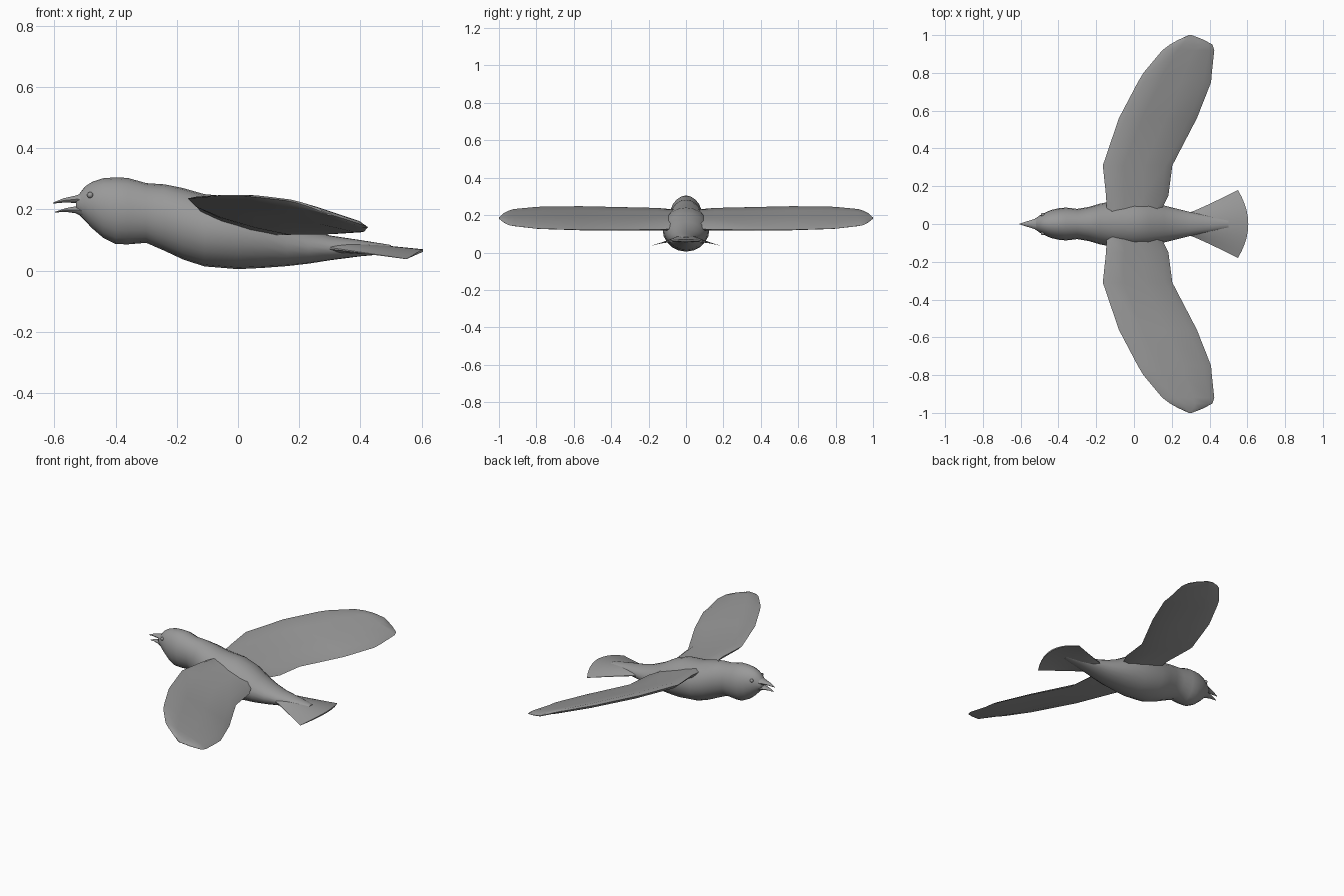
import bpy, bmesh, math
from mathutils import Vector

if "Cube" in bpy.data.objects:
    bpy.data.objects.remove(bpy.data.objects["Cube"])

grey = bpy.data.materials.new("plumage grey")
grey.diffuse_color = (0.32, 0.32, 0.32, 1)
grey.use_nodes = True
grey.node_tree.nodes["Principled BSDF"].inputs["Base Color"].default_value = grey.diffuse_color


def finish(name, bm, angle=50):
    bmesh.ops.recalc_face_normals(bm, faces=bm.faces)
    me = bpy.data.meshes.new(name)
    bm.to_mesh(me)
    bm.free()
    ob = bpy.data.objects.new(name, me)
    bpy.context.collection.objects.link(ob)
    me.materials.append(grey)
    bpy.ops.object.select_all(action='DESELECT')
    ob.select_set(True)
    bpy.context.view_layer.objects.active = ob
    bpy.ops.object.shade_smooth_by_angle(angle=math.radians(angle))
    return ob


def loft(name, rings, angle=50):
    """Skin a closed surface over rings of equal point count."""
    bm = bmesh.new()
    rows = [[bm.verts.new(p) for p in ring] for ring in rings]
    n = len(rows[0])
    for a, b in zip(rows, rows[1:]):
        for i in range(n):
            j = (i + 1) % n
            bm.faces.new((a[i], a[j], b[j], b[i]))
    bm.faces.new(rows[0])
    bm.faces.new(rows[-1])
    return finish(name, bm, angle)


def ellipse(x, top, bottom, half, n=20):
    mid, r = (top + bottom) / 2, (top - bottom) / 2
    return [(x, half * math.cos(2 * math.pi * i / n),
             mid + r * math.sin(2 * math.pi * i / n)) for i in range(n)]


# body and head: x, top z, bottom z, half width
body = [(-.53, .238, .195, .022), (-.52, .249, .184, .031), (-.50, .275, .163, .045),
        (-.475, .291, .137, .058), (-.44, .302, .107, .074), (-.40, .305, .087, .083),
        (-.36, .303, .086, .087), (-.30, .286, .091, .080), (-.24, .282, .065, .090),
        (-.18, .270, .037, .108), (-.11, .250, .014, .122), (0, .240, .005, .125),
        (.08, .213, .009, .116), (.16, .165, .015, .098), (.23, .135, .023, .080),
        (.30, .115, .034, .063), (.40, .100, .047, .045), (.50, .084, .056, .025)]
loft("body", [ellipse(*s) for s in body])

# open beak
upper = [(-.50, .258, .208, .036), (-.53, .246, .221, .026),
         (-.57, .237, .222, .013), (-.605, .222, .219, .002)]
lower = [(-.50, .216, .170, .036), (-.53, .211, .187, .025),
         (-.565, .204, .192, .013), (-.597, .193, .190, .002)]
loft("upper_beak", [ellipse(*s, n=10) for s in upper])
loft("lower_beak", [ellipse(*s, n=10) for s in lower])

# wings: y, leading x and z, trailing x and z, thickness
stations = [(.00, -.13, .215, .150, .130, .050), (.09, -.145, .222, .152, .125, .046),
            (.15, -.148, .230, .182, .123, .042), (.31, -.165, .236, .203, .121, .038),
            (.56, -.080, .243, .333, .121, .036), (.75, .020, .243, .408, .126, .032),
            (.80, .050, .241, .412, .128, .030), (.92, .150, .230, .425, .142, .024),
            (.95, .190, .222, .415, .147, .018), (.975, .235, .208, .370, .162, .014),
            (1.0, .290, .186, .306, .182, .004)]


def airfoil(y, lx, lz, tx, tz, t):
    # rim, flat upper face, slightly bellied underside
    shape = [(0, 0), (.08, .4), (.3, .5), (.6, .5), (.9, .45), (1, 0),
             (.9, -.4), (.6, -.7), (.3, -.75), (.08, -.5)]
    return [(lx + (tx - lx) * u, y, lz + (tz - lz) * u + t * k) for u, k in shape]


for side, name in ((1, "left_wing"), (-1, "right_wing")):
    loft(name, [[(x, side * y, z) for x, y, z in airfoil(*s)] for s in stations], 40)

# fanned tail with drooping corners: start to rounded end
SEG = 10


def tail_ring(u):
    half = .055 + .125 * u ** 1.1
    thick = .045 * (1 - u) + .008
    droop = .028 * u
    pts = []
    for sign in (1, -1):
        for i in range(SEG + 1):
            v = sign * (1 - 2 * i / SEG)
            end = .605 - .055 * v * v
            z = .076 - .010 * u - droop * v * v
            z += sign * thick / 2 * (1 - .9 * v * v)
            pts.append((.28 + (end - .28) * u, v * half, z))
    return pts


loft("tail", [tail_ring(i / 6) for i in range(7)], 40)

# eyes
for side, name in ((1, "left_eye"), (-1, "right_eye")):
    bm = bmesh.new()
    bmesh.ops.create_uvsphere(bm, u_segments=12, v_segments=8, radius=.010)
    bmesh.ops.translate(bm, verts=bm.verts, vec=Vector((-.483, side * .049, .247)))
    finish(name, bm)
